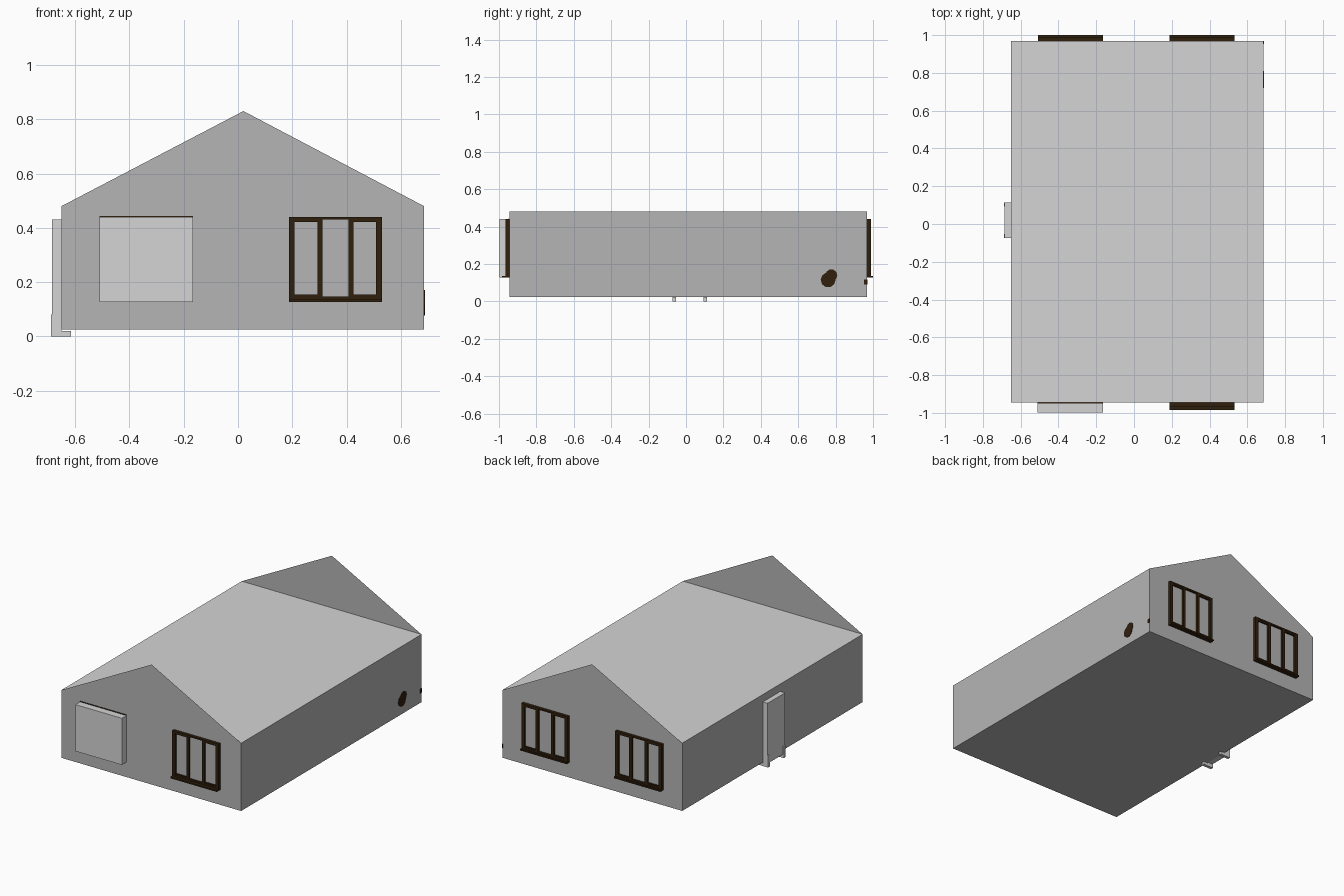
import bpy, bmesh, math
from mathutils import Matrix

if "Cube" in bpy.data.objects:
    bpy.data.objects.remove(bpy.data.objects["Cube"], do_unlink=True)


def material(name, r, g, b):
    m = bpy.data.materials.new(name)
    m.use_nodes = True
    m.diffuse_color = (r, g, b, 1)
    m.node_tree.nodes["Principled BSDF"].inputs["Base Color"].default_value = (r, g, b, 1)
    return m


WALL = material("wall grey", 0.46, 0.46, 0.46)
LIGHT = material("light grey", 0.66, 0.66, 0.66)
BROWN = material("dark brown", 0.03, 0.014, 0.004)

X0, X1, Y0, Y1 = -0.65, 0.685, -0.945, 0.968
FLOOR, EAVES, RIDGE = 0.025, 0.48, 0.83


def finish(name, bm, *mats):
    me = bpy.data.meshes.new(name)
    bm.to_mesh(me)
    bm.free()
    for m in mats:
        me.materials.append(m)
    ob = bpy.data.objects.new(name, me)
    bpy.context.collection.objects.link(ob)
    return ob


def add_box(bm, x0, x1, y0, y1, z0, z1):
    size = Matrix.Diagonal((x1 - x0, abs(y1 - y0), z1 - z0, 1))
    mid = Matrix.Translation(((x0 + x1) / 2, (y0 + y1) / 2, (z0 + z1) / 2))
    bmesh.ops.create_cube(bm, size=1, matrix=mid @ size)


def boxes(name, mat, *spans):
    bm = bmesh.new()
    for s in spans:
        add_box(bm, *s)
    return finish(name, bm, mat)


# House: flat deck at the eaves, thin gable wall standing at each end
bm = bmesh.new()
outline = [(X0, FLOOR), (X1, FLOOR), (X1, EAVES), (0.02, RIDGE), (X0, EAVES)]
front = [bm.verts.new((x, Y0, z)) for x, z in outline]
back = [bm.verts.new((x, Y1, z)) for x, z in outline]
bm.faces.new(front)
bm.faces.new(back[::-1])
for a, b in ((0, 1), (1, 2), (2, 4), (4, 0)):
    face = bm.faces.new((front[b], front[a], back[a], back[b]))
    if (a, b) == (2, 4):
        face.material_index = 1
finish("house_shell", bm, WALL, LIGHT)


# Windows: outer frame, mullions, side sashes and a projecting sill
def window(name, x, wall_y, out, sill_depth):
    def span(x0, x1, z0, z1, depth):
        return (x + x0, x + x1, wall_y, wall_y + out * depth, z0, z1)
    w, low, high = 0.172, 0.127, 0.44
    bars = [span(-w, w, 0.43, high, 0.02),
            span(-w, w, low, 0.147, 0.02),
            span(-w, w, low, 0.137, sill_depth)]
    for side in (-1, 1):
        for inner, outer in ((0.048, 0.067), (0.15, w)):
            a, b = sorted((side * inner, side * outer))
            bars.append(span(a, b, 0.147, 0.43, 0.02))
        a, b = sorted((side * 0.067, side * 0.15))
        bars.append(span(a, b, 0.147, 0.154, 0.018))
        bars.append(span(a, b, 0.421, 0.43, 0.018))
    boxes(name + "_frame", BROWN, *bars)
    boxes(name + "_glass", WALL, span(-0.16, 0.16, 0.14, 0.435, 0.006))


window("front_left_window", 0.359, Y0, -1, 0.04)
window("back_left_window", 0.359, Y1, 1, 0.032)
window("back_right_window", -0.337, Y1, 1, 0.032)

# Closed cover over the other front opening, with a dark trim at the wall
boxes("window_cover", LIGHT, (-0.51, -0.165, -0.997, Y0, 0.127, 0.44))
boxes("cover_trim", BROWN, (-0.51, -0.165, Y0 - 0.004, Y0, 0.43, 0.444))

# Side door with a bracket foot at each end
boxes("side_door", LIGHT, (-0.685, X0, -0.073, 0.113, 0.025, 0.43))
for name, y in (("front_door_foot", -0.073), ("back_door_foot", 0.093)):
    boxes(name, LIGHT, (-0.689, X0, y, y + 0.02, 0, 0.08),
          (-0.689, -0.615, y, y + 0.02, 0, 0.02))

# Dark round plates on the left wall
for name, y, z, r in (("lower_plate", 0.76, 0.115, 0.04), ("upper_plate", 0.777, 0.14, 0.032)):
    bm = bmesh.new()
    place = Matrix.Translation((X1, y, z)) @ Matrix.Rotation(math.pi / 2, 4, "Y")
    bmesh.ops.create_cone(bm, cap_ends=True, segments=10, radius1=r, radius2=r,
                          depth=0.006, matrix=place)
    finish(name, bm, BROWN)
boxes("corner_plate", BROWN, (X1 - 0.003, X1 + 0.003, 0.953, Y1 + 0.002, 0.09, 0.118))
